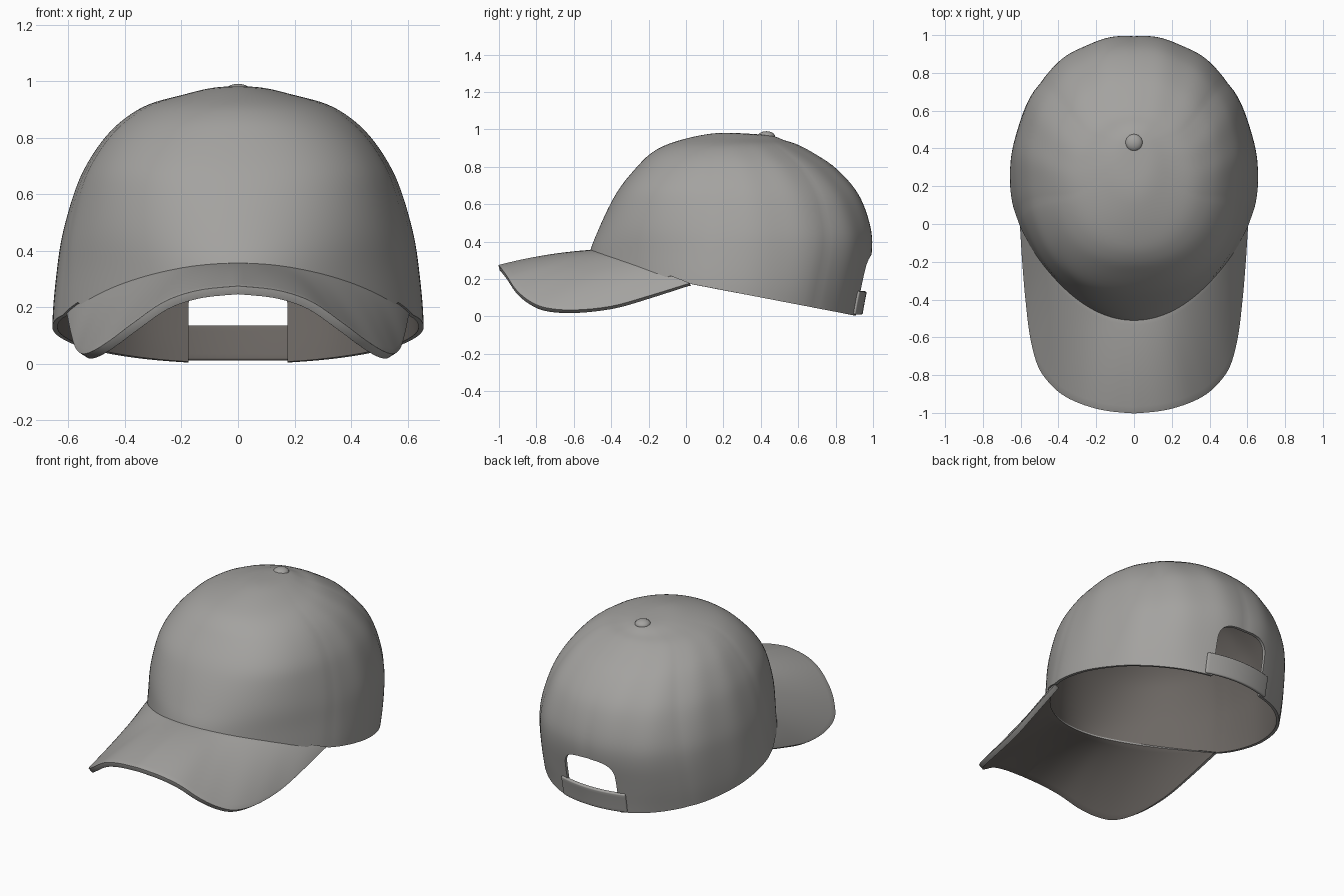
import bpy
import bmesh
from math import sin, cos, pi, exp, radians
from mathutils import Vector

cube = bpy.data.objects.get("Cube")
if cube:
    bpy.data.objects.remove(cube, do_unlink=True)


def flat_colour(name, rgb):
    mat = bpy.data.materials.new(name)
    mat.use_nodes = True
    mat.diffuse_color = (*rgb, 1)
    mat.node_tree.nodes["Principled BSDF"].inputs["Base Color"].default_value = (*rgb, 1)
    return mat


fabric = flat_colour("grey_fabric", (.37, .363, .35))
lining = flat_colour("dark_lining", (.15, .136, .125))

# Crown cross-sections: height, back-up tilt, front y, back y, half width
LEVELS = [Vector(r) for r in (
    (-.08, 0, -.55, .92, .645), (.05, 0, -.55, .94, .656), (.18, 0, -.545, .965, .656),
    (.34, 0, -.515, .995, .64), (.46, 0, -.47, .993, .62), (.6, 0, -.405, .952, .58),
    (.7, 0, -.345, .893, .537), (.8, 0, -.262, .795, .47), (.87, 0, -.19, .69, .397),
    (.92, 0, -.1, .595, .31), (.952, -.011, .05, .53, .19), (.972, -.01, .2, .475, .095),
    (.972, 0, .42, .42, 0))]

# Outer edge of the brim, from the centre front to the side
BRIM_EDGE = [Vector(p) for p in (
    (0, -1.003, .275), (.14, -.99, .26), (.26, -.96, .22), (.37, -.91, .145), (.45, -.84, .085),
    (.51, -.75, .047), (.55, -.6, .035), (.575, -.4, .055), (.592, -.2, .11), (.606, .02, .178))]
SEAMS = (radians(75), radians(130), pi)


def spline(points, u):
    """Smooth curve through points, u from 0 to 1."""
    last = len(points) - 1
    f = min(max(u, 0), 1) * last
    i = min(int(f), last - 1)
    t = f - i
    a, b, c, d = (points[min(max(i + k, 0), last)] for k in (-1, 0, 1, 2))
    return b + (c - a) * (t / 2) + (a * 2 - b * 5 + c * 4 - d) * (t * t / 2) \
        + (b * 3 - a - c * 3 + d) * (t ** 3 / 2)


def crown_point(theta, u, swell=1.0):
    """Point on the dome; theta is 0 at the front and pi at the back."""
    z, tilt, front, back, width = spline(LEVELS, u)
    mid = front + .52 * (back - front)
    c = cos(theta)
    reach = (mid - front) if c > 0 else (back - mid)
    # The front panels meet in a soft point near the brim and fill out above it
    pinch = 1 - .3 * exp(-((u - .1) / .22) ** 2) * max(c, 0) ** 2
    if c > 0:
        fullness = .06 * exp(-((u - .52) / .2) ** 2)
    else:
        fullness = .022 * exp(-((u - .25) / .2) ** 2)
    swell *= 1 + fullness * sin(2 * theta) ** 2
    return Vector((width * sin(theta) * swell * pinch, mid - c * reach * swell, z - tilt * c))


def rim_height(y):
    if y > .02:
        return .175 * (.93 - y) / .91
    return .175 + .185 * ((.02 - y) / .54) ** .9


def rim_level(theta, drop=0.0):
    """Find where the dome meets the rim line."""
    low, high = 0.0, .5
    for _ in range(24):
        m = (low + high) / 2
        p = crown_point(theta, m)
        if p.z < rim_height(p.y) - drop:
            low = m
        else:
            high = m
    return low


def finish(obj, angle=40):
    """Apply the modifiers, then shade smooth with sharp edges kept."""
    bpy.ops.object.select_all(action='DESELECT')
    obj.select_set(True)
    bpy.context.view_layer.objects.active = obj
    for mod in list(obj.modifiers):
        bpy.ops.object.modifier_apply(modifier=mod.name)
    bpy.ops.object.shade_smooth_by_angle(angle=radians(angle))


def sheet(name, rows, outward, thickness, closed=False):
    """Grid of points turned into a cloth sheet, thickened and lined inward."""
    bm = bmesh.new()
    grid = [[bm.verts.new(p) for p in row] for row in rows]
    n = len(rows[0])
    for lower, upper in zip(grid, grid[1:]):
        for i in range(n if closed else n - 1):
            j = (i + 1) % n
            bm.faces.new((lower[i], lower[j], upper[j], upper[i]))
    bmesh.ops.remove_doubles(bm, verts=bm.verts, dist=.0004)
    bmesh.ops.recalc_face_normals(bm, faces=bm.faces)
    total = sum((f.normal * f.calc_area() for f in bm.faces), Vector())
    if total.dot(outward) < 0:
        bmesh.ops.reverse_faces(bm, faces=bm.faces)
    mesh = bpy.data.meshes.new(name)
    bm.to_mesh(mesh)
    bm.free()
    mesh.materials.append(fabric)
    mesh.materials.append(lining)
    obj = bpy.data.objects.new(name, mesh)
    bpy.context.collection.objects.link(obj)
    solid = obj.modifiers.new("thickness", 'SOLIDIFY')
    solid.thickness = thickness
    solid.offset = -1
    solid.material_offset = 1
    return obj


def round_edges(obj, width):
    bevel = obj.modifiers.new("rounded_edge", 'BEVEL')
    bevel.width = width
    bevel.segments = 3
    bevel.limit_method = 'ANGLE'
    bevel.angle_limit = radians(50)
    finish(obj, 50)


def cloth_swell(theta, u):
    """Shallow stitched grooves and soft folds on the back panels."""
    a = abs(theta)
    groove = sum(exp(-((a - s) / .04) ** 2) for s in SEAMS) * .004
    folds = .005 * sin(a * 15 + u * 5) * max(0, sin(a - .9)) * sin(pi * u)
    return 1 - groove * min(1, 3 * (1 - u)) + folds


# Crown: dome with stitched panels
SEGMENTS, RINGS = 160, 44
angles = [-pi + 2 * pi * i / SEGMENTS for i in range(SEGMENTS)]
starts = [rim_level(a, .02 if crown_point(a, .2).y < -.1 else 0) for a in angles]
rows = []
for j in range(RINGS + 1):
    row = []
    for a, s in zip(angles, starts):
        u = s + (1 - s) * j / RINGS
        row.append(crown_point(a, u, cloth_swell(a, u)))
    rows.append(row)
crown = sheet("crown", rows, Vector((0, 0, 1)), .018, closed=True)

# Arched opening at the back of the crown
bm = bmesh.new()
outline = [(-.175, -.2), (.175, -.2)]
outline += [(.175 * cos(t) * abs(cos(t)) ** -.4 if abs(cos(t)) > .01 else 0, .2 + .13 * sin(t) ** .6)
            for t in (pi * k / 16 for k in range(17))]
face = bm.faces.new([bm.verts.new((x, .7, z)) for x, z in outline])
out = bmesh.ops.extrude_face_region(bm, geom=[face])
bmesh.ops.translate(bm, vec=(0, .5, 0), verts=[g for g in out["geom"] if isinstance(g, bmesh.types.BMVert)])
bmesh.ops.recalc_face_normals(bm, faces=bm.faces)
mesh = bpy.data.meshes.new("opening_cutter")
bm.to_mesh(mesh)
bm.free()
mesh.materials.append(fabric)
cutter = bpy.data.objects.new("opening_cutter", mesh)
bpy.context.collection.objects.link(cutter)
cutter.hide_render = True
cut = crown.modifiers.new("opening", 'BOOLEAN')
cut.operation = 'DIFFERENCE'
cut.solver = 'EXACT'
cut.object = cutter
finish(crown)
bpy.data.objects.remove(cutter, do_unlink=True)

# Brim: curved visor between the crown rim and its outer edge
STEPS, ACROSS = 40, 14
side = radians(73.5)
rows = []
for k in range(ACROSS + 1):
    b = k / ACROSS
    row = []
    for i in range(-STEPS, STEPS + 1):
        t = abs(i) / STEPS
        theta = t * side
        root = crown_point(theta, rim_level(theta), .985)
        p = root.lerp(spline(BRIM_EDGE, t), b)
        p.z += .05 * b * (1 - b) * (1 - t * t)
        p.x *= 1 if i >= 0 else -1
        row.append(p)
    rows.append(row)
brim = sheet("brim", rows, Vector((0, 0, 1)), .03)
round_edges(brim, .011)

# Adjusting strap across the opening
rows = []
for z in (.008, .03, .07, .11, .13):
    u = 0.0
    while crown_point(pi, u).z < z:
        u += .002
    rows.append([crown_point(pi + .34 * k / 12, u, 1.015) for k in range(-12, 13)])
strap = sheet("back_strap", rows, Vector((0, 1, 0)), .022)
round_edges(strap, .007)

# Button on top
bpy.ops.mesh.primitive_uv_sphere_add(segments=24, ring_count=12, radius=.046, location=(0, .43, .963))
button = bpy.context.object
button.name = "top_button"
button.scale.z = .6
button.data.materials.append(fabric)
finish(button)
